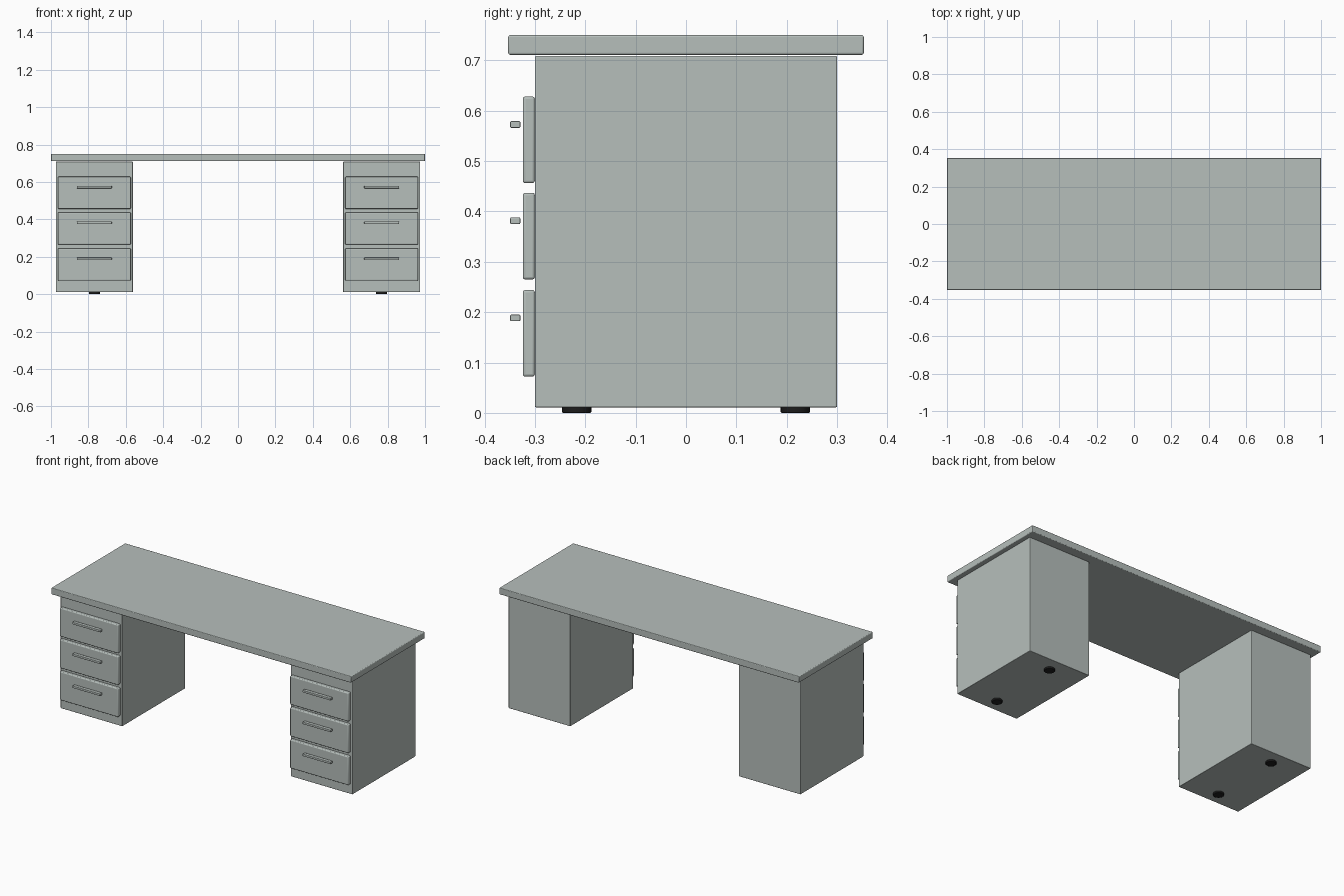
import bpy
import math

if "Cube" in bpy.data.objects:
    bpy.data.objects.remove(bpy.data.objects["Cube"])


def material(name, rgb):
    m = bpy.data.materials.new(name)
    m.diffuse_color = (*rgb, 1)
    m.use_nodes = True
    m.node_tree.nodes["Principled BSDF"].inputs["Base Color"].default_value = m.diffuse_color
    return m


GREY = material("soft grey green", (0.47, 0.52, 0.50))
BLACK = material("black rubber", (0.012, 0.012, 0.012))


def finish(o, name, mat, bevel, segments=3):
    o.name = name
    o.data.materials.append(mat)
    b = o.modifiers.new("rounded edges", 'BEVEL')
    b.width, b.segments, b.limit_method = bevel, segments, 'ANGLE'
    bpy.ops.object.shade_smooth_by_angle(angle=math.radians(35))
    return o


def box(name, x, y, z, mat, bevel):
    """Box from (min, max) ranges on each axis."""
    ranges = (x, y, z)
    bpy.ops.mesh.primitive_cube_add(size=1, location=[(a + b) / 2 for a, b in ranges])
    o = bpy.context.object
    o.scale = [b - a for a, b in ranges]
    bpy.ops.object.transform_apply(location=False, rotation=False, scale=True)
    return finish(o, name, mat, bevel)


# Desk top
box("desk_top", (-1, 1), (-0.353, 0.353), (0.711, 0.75), GREY, 0.004)

for side, cx in (("left", -0.768), ("right", 0.768)):
    # Pedestal cabinet
    box(f"{side}_pedestal", (cx - 0.206, cx + 0.206), (-0.3, 0.3), (0.011, 0.709), GREY, 0.003)

    # Three drawers with bar handles
    for i, z in enumerate((0.158, 0.351, 0.542)):
        box(f"{side}_drawer_{i + 1}", (cx - 0.195, cx + 0.195), (-0.324, -0.3),
            (z - 0.086, z + 0.086), GREY, 0.005)
        box(f"{side}_handle_{i + 1}", (cx - 0.093, cx + 0.093), (-0.349, -0.329),
            (z + 0.024, z + 0.037), GREY, 0.002)

    # Round feet
    for end, y in (("front", -0.217), ("back", 0.217)):
        bpy.ops.mesh.primitive_cylinder_add(vertices=32, radius=0.029, depth=0.012,
                                            location=(cx, y, 0.006))
        finish(bpy.context.object, f"{side}_{end}_foot", BLACK, 0.002, 2)
